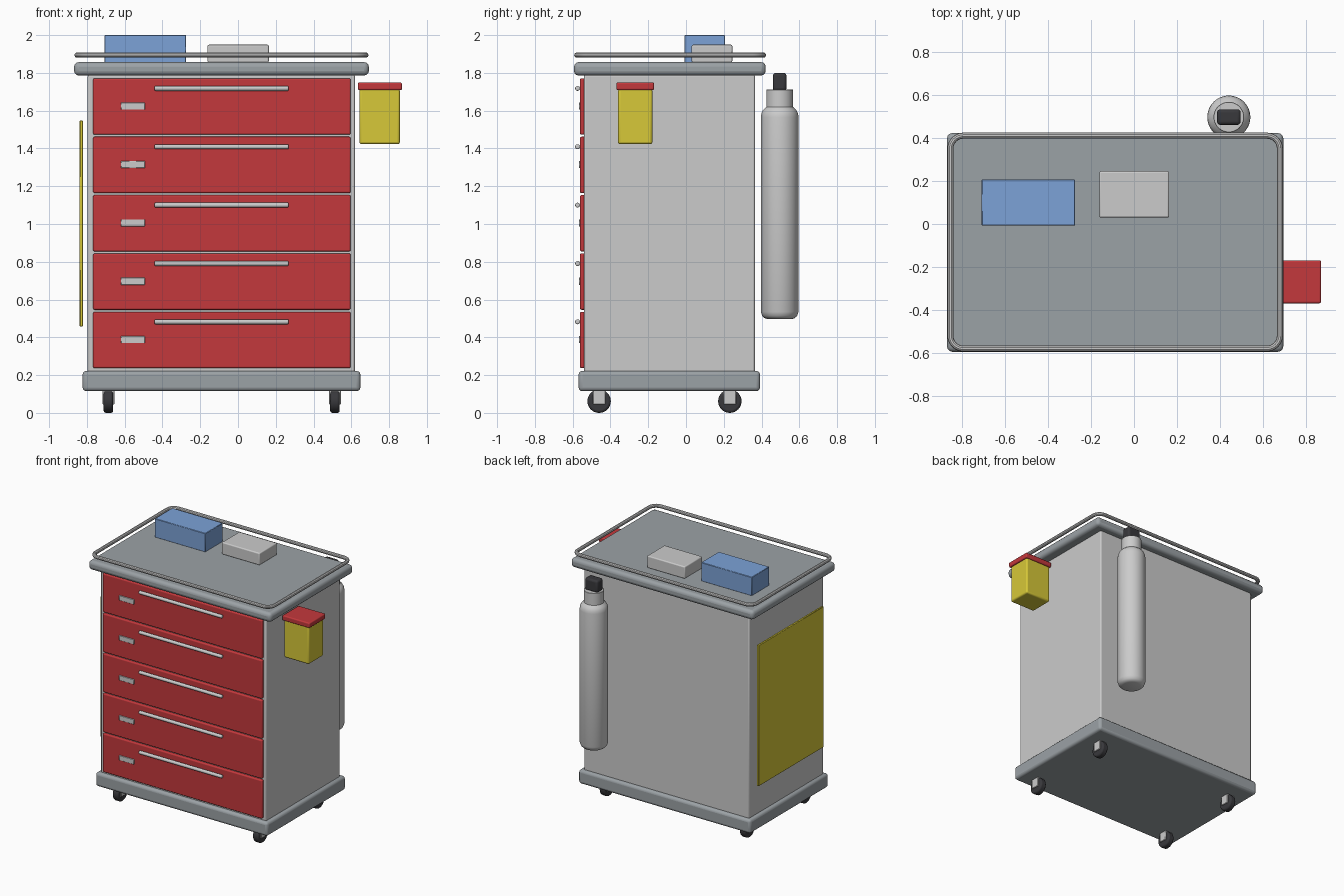
import bpy, bmesh, math

if "Cube" in bpy.data.objects:
    bpy.data.objects.remove(bpy.data.objects["Cube"])


def material(name, rgb):
    m = bpy.data.materials.new(name)
    m.diffuse_color = (*rgb, 1)
    m.use_nodes = True
    m.node_tree.nodes["Principled BSDF"].inputs["Base Color"].default_value = m.diffuse_color
    return m


RED = material("red", (0.55, 0.04, 0.045))
YELLOW = material("yellow", (0.68, 0.58, 0.04))
BLUE = material("blue", (0.2, 0.36, 0.68))
STEEL = material("blue_grey", (0.33, 0.36, 0.38))
DARK = material("dark", (0.04, 0.04, 0.045))


def finish(ob, name, mat=None, bevel=0, segs=3):
    ob.name = name
    if mat:
        ob.data.materials.append(mat)
    if bevel:
        b = ob.modifiers.new("bevel", 'BEVEL')
        b.width, b.segments, b.limit_method = bevel, segs, 'ANGLE'
    bpy.ops.object.select_all(action='DESELECT')
    ob.select_set(True)
    bpy.context.view_layer.objects.active = ob
    bpy.ops.object.shade_smooth_by_angle(angle=math.radians(35))
    return ob


def box(name, xs, ys, zs, mat=None, bevel=0.0, segs=3):
    """Bevelled box given by its extents on each axis."""
    bpy.ops.mesh.primitive_cube_add(size=1, location=[sum(r) / 2 for r in (xs, ys, zs)])
    ob = bpy.context.object
    ob.scale = [r[1] - r[0] for r in (xs, ys, zs)]
    bpy.ops.object.transform_apply(location=False, rotation=False, scale=True)
    return finish(ob, name, mat, bevel, segs)


def cylinder_x(name, r, length, loc, mat=None, bevel=0.0, verts=32):
    """Cylinder lying along x."""
    bpy.ops.mesh.primitive_cylinder_add(vertices=verts, radius=r, depth=length, location=loc,
                                        rotation=(0, math.pi / 2, 0))
    return finish(bpy.context.object, name, mat, bevel)


def lathe(name, profile, loc, mat=None, steps=48):
    """Revolve (radius, z) points around a vertical axis."""
    bm = bmesh.new()
    vs = [bm.verts.new((r, 0, z)) for r, z in profile]
    es = [bm.edges.new(p) for p in zip(vs, vs[1:])]
    bmesh.ops.spin(bm, geom=vs + es, axis=(0, 0, 1), cent=(0, 0, 0), steps=steps, angle=math.tau)
    bmesh.ops.remove_doubles(bm, verts=bm.verts, dist=1e-5)
    bmesh.ops.recalc_face_normals(bm, faces=bm.faces)
    me = bpy.data.meshes.new(name)
    bm.to_mesh(me)
    bm.free()
    ob = bpy.data.objects.new(name, me)
    bpy.context.collection.objects.link(ob)
    ob.location = loc
    return finish(ob, name, mat)


# Cabinet, base and worktop
box("cabinet_body", (-0.796, 0.619), (-0.54, 0.365), (0.21, 1.79), None, 0.01)
box("base_plinth", (-0.823, 0.648), (-0.569, 0.392), (0.115, 0.222), STEEL, 0.02)
box("worktop", (-0.868, 0.693), (-0.593, 0.422), (1.786, 1.857), STEEL, 0.025)

# Guard rail around the worktop
x0, x1, y0, y1, cr = -0.852, 0.677, -0.578, 0.41, 0.06
pts = []
for cx, cy, a0 in ((x1 - cr, y1 - cr, 0), (x0 + cr, y1 - cr, 90),
                   (x0 + cr, y0 + cr, 180), (x1 - cr, y0 + cr, 270)):
    for i in range(9):
        a = math.radians(a0 + i * 90 / 8)
        pts.append((cx + cr * math.cos(a), cy + cr * math.sin(a), 1.894))
cu = bpy.data.curves.new("guard_rail", 'CURVE')
cu.dimensions = '3D'
cu.bevel_depth, cu.bevel_resolution = 0.014, 3
sp = cu.splines.new('POLY')
sp.points.add(len(pts) - 1)
for p, co in zip(sp.points, pts):
    p.co = (*co, 1)
sp.use_cyclic_u = True
rail = bpy.data.objects.new("guard_rail", cu)
bpy.context.collection.objects.link(rail)
bpy.ops.object.select_all(action='DESELECT')
rail.select_set(True)
bpy.context.view_layer.objects.active = rail
bpy.ops.object.convert(target='MESH')
finish(bpy.context.object, "guard_rail")

# Drawers with handle bar and label plate
for i in range(5):
    top = 1.771 - i * 0.309
    box(f"drawer_front_{i + 1}", (-0.767, 0.596), (-0.561, -0.53), (top - 0.298, top), RED, 0.008)
    cylinder_x(f"drawer_handle_{i + 1}", 0.013, 0.71, (-0.087, -0.574, top - 0.053), None, 0.006, 16)
    box(f"drawer_label_{i + 1}", (-0.62, -0.493), (-0.567, -0.555), (top - 0.166, top - 0.128), None, 0.002, 1)

# Casters
for x in (-0.686, 0.513):
    for y in (-0.46, 0.232):
        cylinder_x("caster_wheel", 0.062, 0.05, (x, y, 0.062), DARK, 0.012)
        box("caster_fork", (x - 0.032, x + 0.032), (y - 0.033, y + 0.033), (0.045, 0.12), None, 0.003, 1)

# Sharps bin on the right side
box("waste_bin", (0.643, 0.857), (-0.36, -0.178), (1.423, 1.715), YELLOW, 0.012)
box("waste_bin_lid", (0.635, 0.868), (-0.368, -0.169), (1.709, 1.749), RED, 0.008)

# Board on the left side
box("side_board", (-0.838, -0.821), (-0.483, 0.307), (0.458, 1.547), YELLOW, 0.003, 1)

# Gas cylinder behind the cabinet
tank = (0.44, 0.496, 0)
lathe("gas_cylinder", [(0, 0.497), (0.065, 0.497), (0.08, 0.502), (0.092, 0.513), (0.1, 0.535),
                       (0.1, 1.565), (0.097, 1.585), (0.088, 1.603), (0.07, 1.62), (0, 1.622)], tank)
lathe("gas_cylinder_neck", [(0, 1.61), (0.071, 1.61), (0.071, 1.71), (0.069, 1.712), (0, 1.712)], tank)
box("gas_cylinder_valve", (0.385, 0.495), (0.46, 0.532), (1.705, 1.80), DARK, 0.015)

# Supplies on the worktop
box("supply_box_blue", (-0.707, -0.274), (-0.008, 0.207), (1.855, 2.0), BLUE, 0.003, 1)
box("supply_box_grey", (-0.161, 0.163), (0.03, 0.245), (1.855, 1.949), None, 0.008)
